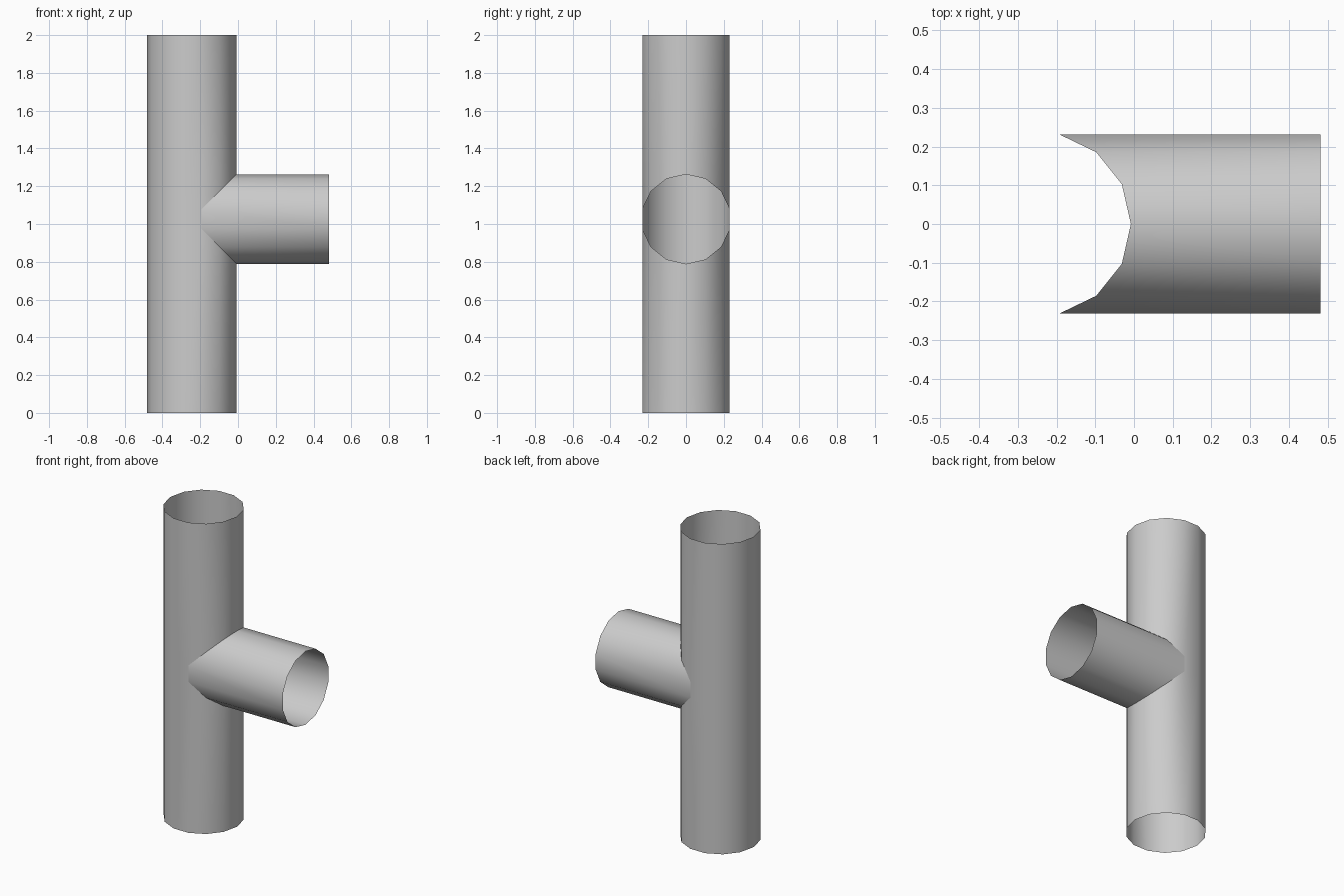
import bpy, bmesh
from math import sin, cos, pi, radians

if "Cube" in bpy.data.objects:
    bpy.data.objects.remove(bpy.data.objects["Cube"])

SIDES = 14
R = 0.237          # radius of both pipes
CX = -0.245        # axis of the upright pipe
CZ = 1.026         # axis height of the branch
HEIGHT = 2.0
END_X = 0.482      # open end of the branch
STEP = 2 * pi / SIDES


def wrap(name, rings, skip=lambda i, k: False):
    """Join closed rings of points with quads; skip(i, k) leaves holes."""
    bm = bmesh.new()
    vs = [[bm.verts.new(p) for p in ring] for ring in rings]
    for i in range(len(vs) - 1):
        a, b = vs[i], vs[i + 1]
        for k in range(SIDES):
            n = (k + 1) % SIDES
            if not skip(i, k):
                bm.faces.new((a[k], a[n], b[n], b[k]))
    mesh = bpy.data.meshes.new(name)
    bm.to_mesh(mesh)
    bm.free()
    ob = bpy.data.objects.new(name, mesh)
    bpy.context.collection.objects.link(ob)
    bpy.ops.object.select_all(action='DESELECT')
    ob.select_set(True)
    bpy.context.view_layer.objects.active = ob
    bpy.ops.object.shade_smooth_by_angle(angle=radians(30))
    return ob


def half_hole(k):
    """Half height of the branch opening on upright edge k."""
    return R * cos(min(k, SIDES - k, 3) * STEP)


# Upright pipe, open at both ends, with a hole where the branch meets it
def upright_ring(z_of):
    return [(CX + R * cos(k * STEP), R * sin(k * STEP), z_of(k)) for k in range(SIDES)]


wrap("upright_pipe",
     [upright_ring(lambda k: 0.0),
      upright_ring(lambda k: CZ - half_hole(k)),
      upright_ring(lambda k: CZ + half_hole(k)),
      upright_ring(lambda k: HEIGHT)],
     skip=lambda i, k: i == 1 and (k < 3 or k >= SIDES - 3))


# Branch pipe, its inner end cut to fit the upright pipe
def branch_ring(x_of):
    return [(x_of(k), -R * sin(k * STEP), CZ + R * cos(k * STEP)) for k in range(SIDES)]


wrap("branch_pipe",
     [branch_ring(lambda k: CX + R * abs(cos(k * STEP))),
      branch_ring(lambda k: END_X)])
